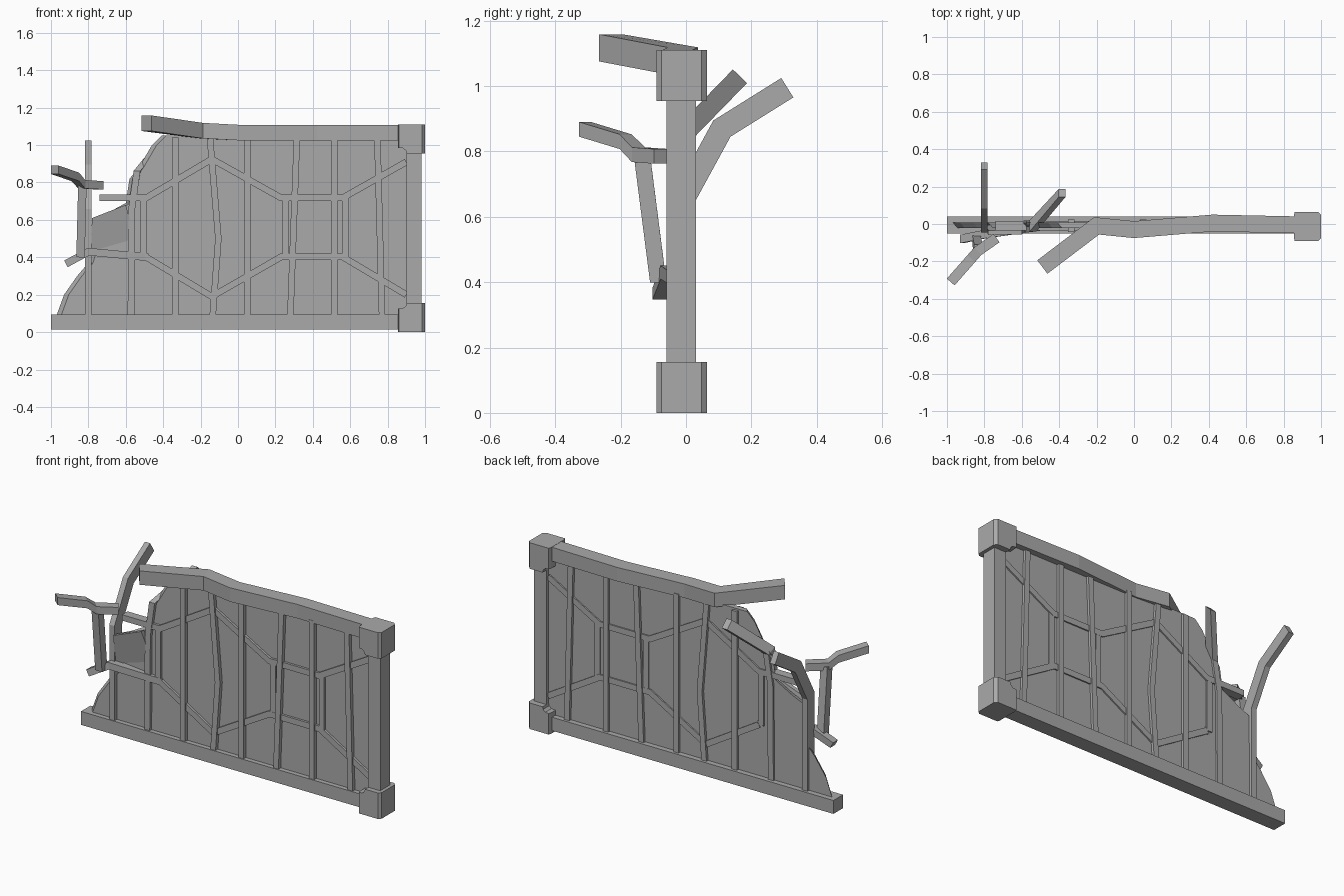
import bpy, bmesh
from mathutils import Vector

cube = bpy.data.objects.get("Cube")
if cube:
    bpy.data.objects.remove(cube)

GREY = (0.4, 0.4, 0.4, 1)
mat = bpy.data.materials.new("plain grey")
mat.use_nodes = True
mat.diffuse_color = GREY
mat.node_tree.nodes["Principled BSDF"].inputs["Base Color"].default_value = GREY


def finish(name, bm):
    bmesh.ops.recalc_face_normals(bm, faces=bm.faces)
    mesh = bpy.data.meshes.new(name)
    bm.to_mesh(mesh)
    bm.free()
    mesh.materials.append(mat)
    obj = bpy.data.objects.new(name, mesh)
    bpy.context.collection.objects.link(obj)
    return obj


def loft(name, rings):
    """Skin a closed solid through rings of equal length."""
    bm = bmesh.new()
    rows = [[bm.verts.new(p) for p in ring] for ring in rings]
    n = len(rows[0])
    for a, b in zip(rows, rows[1:]):
        for i in range(n):
            j = (i + 1) % n
            bm.faces.new((a[i], a[j], b[j], b[i]))
    bm.faces.new(rows[0])
    bm.faces.new(rows[-1])
    return finish(name, bm)


def beam(name, path, axis, depth, width):
    """Mitred rectangular beam; depth runs along axis, width across it."""
    pts = [Vector(p) for p in path]
    up = Vector(axis)
    sides = [(b - a).cross(up).normalized() for a, b in zip(pts, pts[1:])]
    rings = []
    for i, p in enumerate(pts):
        s0, s1 = sides[max(i - 1, 0)], sides[min(i, len(sides) - 1)]
        m = (s0 + s1).normalized()
        s = m * (width / 2 / max(m.dot(s0), 0.5))
        u = up * depth / 2
        rings.append([p - s - u, p + s - u, p + s + u, p - s + u])
    return loft(name, rings)


def flat_beam(name, path, depth, width, y=-0.01):
    return beam(name, [(x, y, z) for x, z in path], Y, depth, width)


X, Y, Z = (1, 0, 0), (0, 1, 0), (0, 0, 1)

# Frame: bottom rail, bent top rail and end post
beam("bottom_rail", [(-1, -0.005, 0.055), (0.9, -0.005, 0.055)], Z, 0.08, 0.09)
beam("top_rail", [(0.9, -0.005, 1.067), (0.42, 0.005, 1.067), (0, -0.03, 1.067),
                  (-0.2, -0.01, 1.077), (-0.49, -0.23, 1.117)], Z, 0.083, 0.09)
beam("end_post", [(0.94, -0.015, 0.02), (0.94, -0.015, 1.08)], Y, 0.09, 0.08)

# Corner blocks with a stepped inner corner and chamfered upright edges
block = [(0.855, 0), (1, 0), (1, 0.155), (0.9, 0.155), (0.897, 0.14),
         (0.882, 0.127), (0.855, 0.125)]
for name, flip in (("lower_corner_block", False), ("upper_corner_block", True)):
    rings = []
    for y, inset in ((-0.09, 0.015), (-0.075, 0), (0.048, 0), (0.065, 0.015)):
        rings.append([(min(max(x, 0.855 + inset * 0.3), 1 - inset), y,
                       1.11 - z if flip else z) for x, z in block])
    loft(name, rings)

# Panel with a broken left edge; its back outline reaches slightly further out
broken = [(-0.97, 0.09), (-0.93, 0.2), (-0.86, 0.3), (-0.8, 0.37), (-0.78, 0.44),
          (-0.78, 0.6), (-0.71, 0.63), (-0.6, 0.69), (-0.58, 0.82), (-0.53, 0.88),
          (-0.46, 1.0), (-0.41, 1.05)]
whole = [(0.91, 1.05), (0.91, 0.09)]
front = [(x + 0.025, -0.022, z) for x, z in broken] + [(x, -0.022, z) for x, z in whole]
back = [(x, 0.008, z) for x, z in broken + whole]
loft("broken_panel", [front, back])

# Torn piece of panel pushed forward
shard = [(-0.79, -0.03, 0.43), (-0.78, -0.06, 0.61), (-0.6, -0.055, 0.68),
         (-0.55, -0.02, 0.5)]
loft("bent_shard", [shard, [(x, y + 0.025, z) for x, y, z in shard]])

# Straight and crooked upright bars
uprights = [
    [(-0.335, 0.09), (-0.335, 1.04)],
    [(-0.135, 0.09), (-0.105, 0.5), (-0.15, 1.04)],
    [(0.05, 0.09), (0.05, 1.04)],
    [(0.28, 0.09), (0.315, 1.04)],
    [(0.515, 0.09), (0.515, 1.04)],
    [(0.77, 0.09), (0.745, 1.04)],
]
for i, path in enumerate(uprights):
    flat_beam(f"upright_bar_{i + 1}", path, 0.068, 0.034)

# Upright bars that snapped and bent backwards
beam("bent_back_bar", [(-0.8, -0.01, 0.09), (-0.8, -0.01, 0.65), (-0.8, 0.11, 0.87),
                       (-0.8, 0.31, 0.995)], X, 0.034, 0.07)
beam("twisted_bar", [(-0.572, -0.01, 0.09), (-0.568, -0.01, 0.66),
                     (-0.54, -0.01, 0.85), (-0.385, 0.165, 1.03)], X, 0.036, 0.06)

# Hexagonal lattice
lattice = {
    "upper": [(0.9, 0.91), (0.56, 0.718), (0.23, 0.718), (-0.14, 0.925),
              (-0.49, 0.718), (-0.74, 0.718)],
    "lower": [(0.9, 0.2), (0.56, 0.402), (0.23, 0.402), (-0.14, 0.19), (-0.49, 0.4)],
}
for name, path in lattice.items():
    flat_beam(name + "_lattice", path, 0.052, 0.035)
for i, x in enumerate((0.255, 0.575, -0.505)):
    flat_beam(f"lattice_strut_{i + 1}", [(x, 0.4), (x, 0.72)], 0.05, 0.036)

# Loose lattice pieces pulled out to the front
beam("loose_lower_arm", [(-0.48, -0.01, 0.4), (-0.8, -0.055, 0.43),
                         (-0.92, -0.08, 0.365)], Y, 0.045, 0.04)
beam("loose_strut", [(-0.842, -0.085, 0.4), (-0.832, -0.135, 0.79)], Y, 0.05, 0.045)
beam("loose_upper_arm", [(-0.735, -0.075, 0.785), (-0.835, -0.145, 0.79),
                         (-0.87, -0.185, 0.83), (-0.98, -0.31, 0.868)], Z, 0.045, 0.055)
